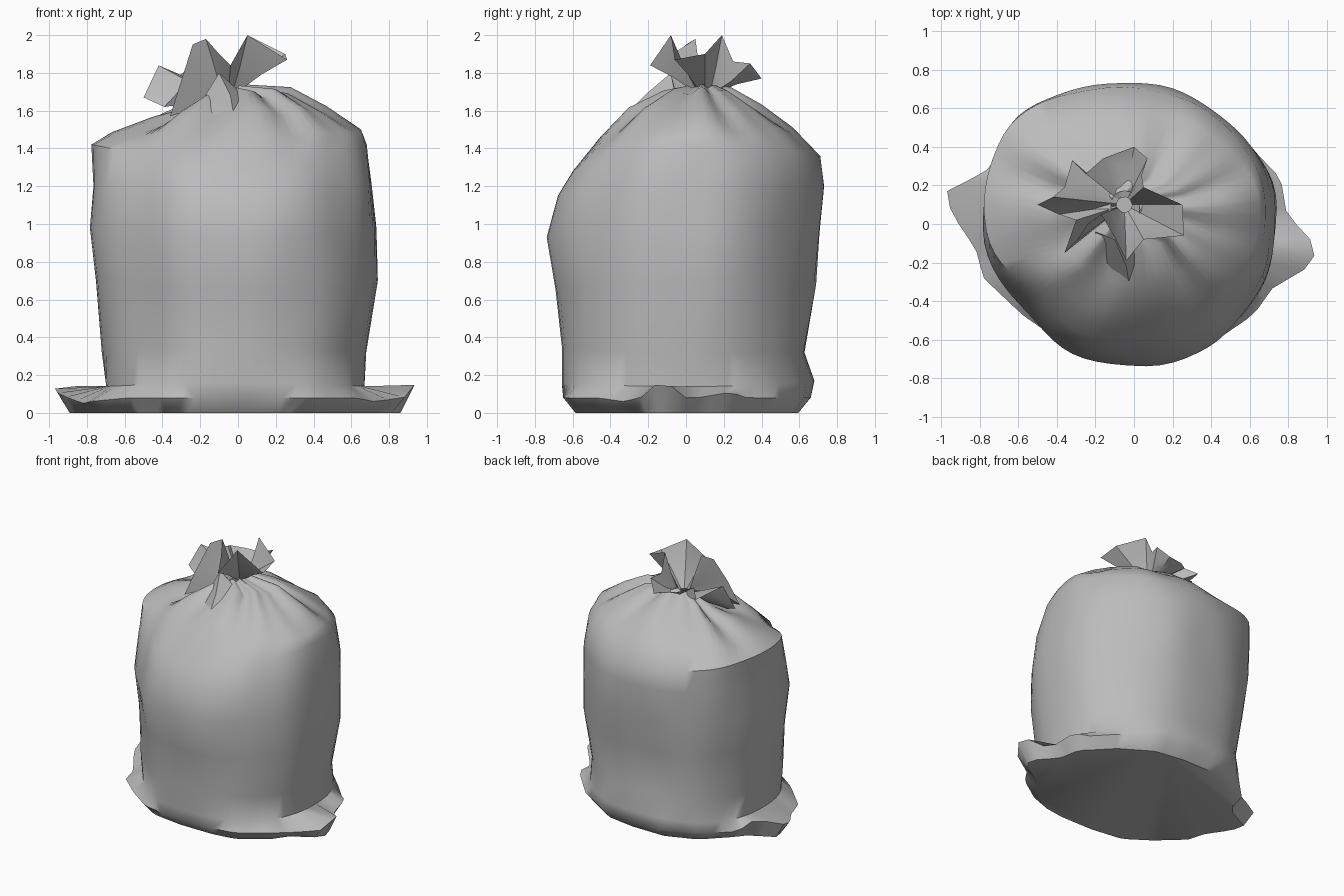
import bpy, bmesh, math
from mathutils import Vector, noise

if "Cube" in bpy.data.objects:
    bpy.data.objects.remove(bpy.data.objects["Cube"])

grey = bpy.data.materials.new("bag grey")
grey.use_nodes = True
grey.diffuse_color = (0.5, 0.5, 0.5, 1)
grey.node_tree.nodes["Principled BSDF"].inputs["Base Color"].default_value = (0.5, 0.5, 0.5, 1)


def finish(name, bm, angle):
    bmesh.ops.recalc_face_normals(bm, faces=bm.faces)
    mesh = bpy.data.meshes.new(name)
    bm.to_mesh(mesh)
    bm.free()
    mesh.materials.append(grey)
    obj = bpy.data.objects.new(name, mesh)
    bpy.context.collection.objects.link(obj)
    bpy.ops.object.select_all(action='DESELECT')
    obj.select_set(True)
    bpy.context.view_layer.objects.active = obj
    bpy.ops.object.shade_smooth_by_angle(angle=math.radians(angle))


def loft(bm, rows, closed=True):
    rings = [[bm.verts.new(p) for p in row] for row in rows]
    for a, b in zip(rings, rings[1:]):
        for i in range(len(a) if closed else len(a) - 1):
            j = (i + 1) % len(a)
            bm.faces.new((a[i], a[j], b[j], b[i]))
    return rings


def power(v, p):
    return math.copysign(abs(v) ** p, v)


def bump(angle, degrees, width):
    d = (angle - math.radians(degrees) + math.pi) % math.tau - math.pi
    return math.exp(-(d / width) ** 2)


# Rim of the sack bottom, with a pinched seam corner on each side
footprint = [Vector(p) for p in [
    (.84, 0, .08), (.79, .06, .08), (.76, .24, .11), (.68, .32, .08), (.55, .46, .08),
    (.3, .62, .08), (.05, .66, .08), (-.25, .66, .08), (-.5, .56, .08), (-.7, .36, .07),
    (-.78, .26, .15), (-.97, .18, .13), (-.95, .06, .1), (-.82, -.13, .05),
    (-.78, -.28, .06), (-.58, -.47, .08), (-.38, -.61, .08), (-.1, -.65, .08),
    (.2, -.65, .08), (.4, -.62, .08), (.62, -.47, .08), (.72, -.33, .06),
    (.88, -.24, .08), (.96, -.13, .18)]]


def rim_at(a):
    """Point of the footprint in direction a."""
    ray = Vector((math.cos(a), math.sin(a)))
    for p, q in zip(footprint, footprint[1:] + footprint[:1]):
        cp, cq = ray.cross(p.xy), ray.cross(q.xy)
        if cp <= 0 <= cq and cq - cp > 1e-6 and ray.dot(p.xy) > 0:
            return p.lerp(q, -cp / (cq - cp))
    return footprint[0].copy()


# Four side outlines of the sack, each a list of (reach, height) from foot to neck
east = [(.67, .14), (.68, .32), (.74, .7), (.725, .98),
        (.715, 1.2), (.68, 1.42), (.65, 1.49), (.47, 1.6), (.28, 1.70), (.03, 1.73)]
north = [(.68, .17), (.63, .32), (.69, .68), (.715, .95),
         (.73, 1.2), (.71, 1.36), (.57, 1.5), (.40, 1.61), (.24, 1.70), (.17, 1.73)]
west = [(-.70, .14), (-.72, .32), (-.76, .7), (-.785, .98),
        (-.785, 1.2), (-.78, 1.42), (-.67, 1.48), (-.45, 1.555), (-.27, 1.6), (-.12, 1.7)]
south = [(-.66, .16), (-.665, .35), (-.69, .65), (-.735, .93),
         (-.69, 1.15), (-.62, 1.28), (-.47, 1.46), (-.31, 1.6), (-.12, 1.69), (-.02, 1.72)]
# How far the front right side of the sack is pressed flat at each level
flat = [.07, .09, .12, .13, .15, .17, .15, .1, .05, 0]

SIDES = 72
angles = [math.tau * i / SIDES for i in range(SIDES)]
rim_row = [rim_at(a) for a in angles]
rows = [[Vector((p.x * .92, p.y * .9, 0)) for p in rim_row], rim_row]
for k, (e, n, w, s) in enumerate(zip(east, north, west, south)):
    cx, hx = (e[0] + w[0]) / 2, (e[0] - w[0]) / 2
    cy, hy = (n[0] + s[0]) / 2, (n[0] - s[0]) / 2
    gather = (0, .4, .8, .8, .3)[max(0, k - 5)]
    row = []
    for a in angles:
        c, t = math.cos(a), math.sin(a)
        z = c * c * (e if c > 0 else w)[1] + t * t * (n if t > 0 else s)[1]
        shrink = 1 - flat[k] * bump(a, 225, .45) - .04 * bump(a, 45, .4)
        shrink -= .01 * min(k, 6) * bump(a, 315, .4) - .02 * bump(a, 135, .4)
        pos = Vector((cx + hx * power(c, .86) * shrink, cy + hy * power(t, .86) * shrink, z))
        # soft dents in the film, and pleats gathering into the neck
        if 0 < k < 7:
            pos += Vector((c, t, 0)) * 0.025 * (noise.noise(pos * 2.8) - 0.1)
        pos.z += gather * (0.02 * math.sin(8 * a + 1) + 0.012 * math.sin(13 * a))
        pos.z -= gather * (0.05 * bump(a, 255, .15) + 0.04 * bump(a, 200, .2))
        row.append(pos)
    rows.append(row)
bm = bmesh.new()
rings = loft(bm, rows)
bm.faces.new(rings[0])
finish("bag_body", bm, 50)

# Open ruffle above the tie, a rim of uneven flaps around the neck
rim = [(.25, .1, 1.9), (.05, .19, 2.0), (.04, .25, 1.86), (.07, .34, 1.85),
       (0, .4, 1.77), (-.16, .34, 1.8), (-.25, .26, 1.83), (-.32, .33, 1.78),
       (-.36, .19, 1.8), (-.42, .14, 1.84), (-.5, .1, 1.67), (-.39, .05, 1.62),
       (-.3, .02, 1.72), (-.36, -.15, 1.57), (-.3, -.09, 1.76), (-.24, .0, 1.95),
       (-.17, .05, 1.98), (-.1, -.07, 1.9), (-.04, -.19, 1.84), (.05, -.08, 2.0),
       (.26, -.06, 1.87)]
neck = Vector((-.05, .1, 1.69))
lower, middle = [], []
for k, r in enumerate(rim):
    r = Vector(r)
    out = Vector((r.x - neck.x, r.y - neck.y, 0))
    foot = neck + out.normalized() * 0.04
    lower.append(foot)
    middle.append(foot.lerp(r, 0.5) + Vector((0, 0, -0.015 if k % 2 else 0.01)))
bm = bmesh.new()
loft(bm, [lower, middle, rim])
finish("neck_ruffle", bm, 35)

# Front fold dropping from the tie onto the shoulder
bm = bmesh.new()
loft(bm, [[(-.2, -.04, 1.64), (-.1, -.08, 1.8), (.01, -.06, 1.7)],
          [(-.17, -.2, 1.56), (-.04, -.22, 1.68), (.06, -.2, 1.6)],
          [(-.07, -.43, 1.4), (0, -.45, 1.44), (.06, -.43, 1.4)]], closed=False)
finish("front_fold", bm, 50)
